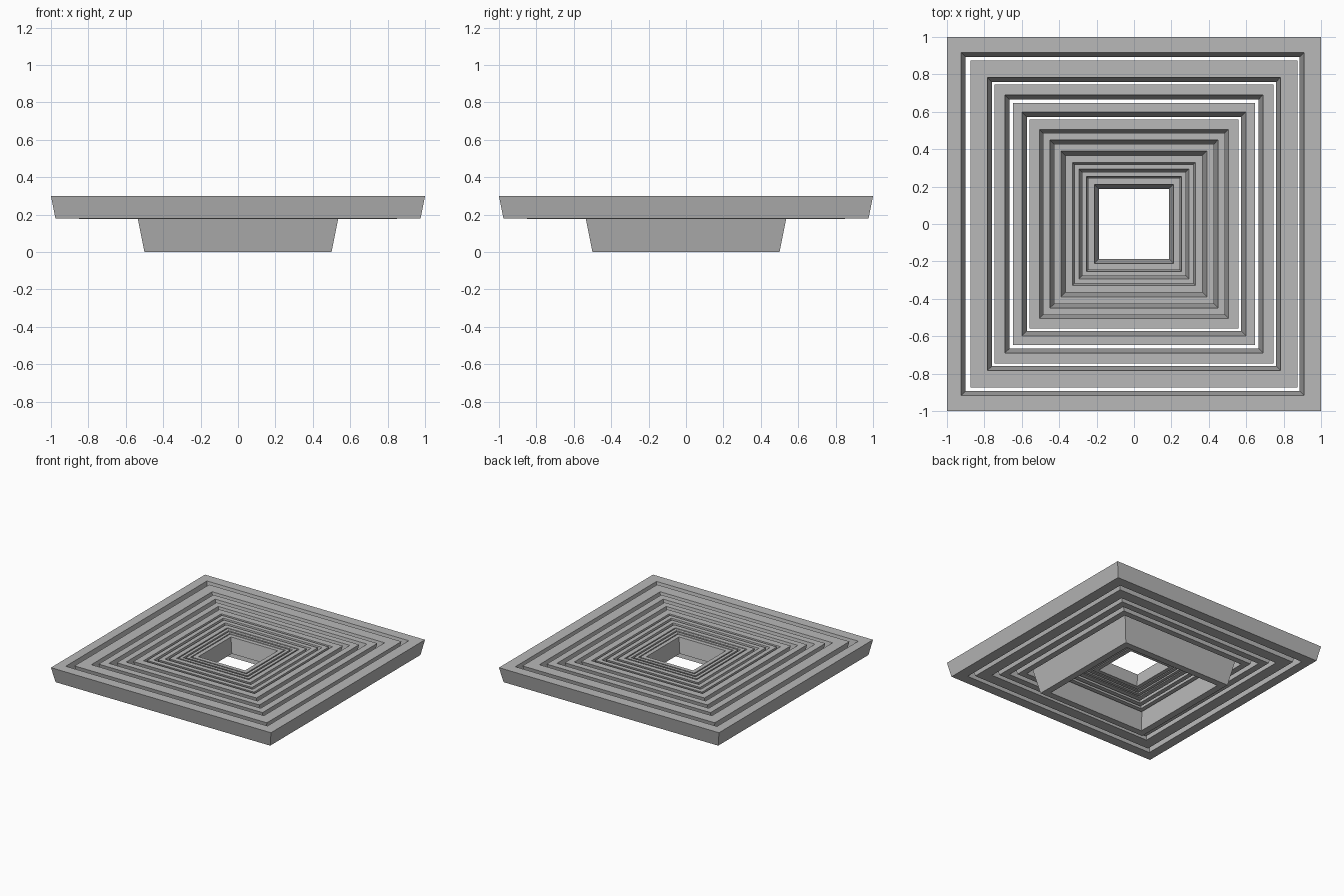
import bpy
import bmesh

cube = bpy.data.objects.get("Cube")
if cube:
    bpy.data.objects.remove(cube, do_unlink=True)

TOP = 0.30     # shared height of every rim
DEPTH = 0.122  # height of an ordinary frame
TAPER = 0.2    # inward lean of the walls per unit of height
CORNERS = [(-1, -1), (1, -1), (1, 1), (-1, 1)]

grey = bpy.data.materials.new("plain_grey")
grey.use_nodes = True
colour = (0.48, 0.48, 0.48, 1)
grey.diffuse_color = colour
grey.node_tree.nodes["Principled BSDF"].inputs["Base Color"].default_value = colour


def square_frame(name, outer, inner, depth=DEPTH, shift=0.0):
    """Square ring whose outer and inner walls both lean inward towards the bottom."""
    lean = depth * TAPER
    low = TOP - depth
    # Cross-section: half width, height, sideways shift of the opening
    section = [(outer, TOP, 0), (outer - lean, low, 0),
               (inner - lean, low, shift), (inner, TOP, shift)]
    bm = bmesh.new()
    loops = [[bm.verts.new((sx * r + dx, sy * r, z)) for sx, sy in CORNERS]
             for r, z, dx in section]
    for a, b in zip(loops, loops[1:] + loops[:1]):
        for i in range(4):
            j = (i + 1) % 4
            bm.faces.new((a[i], b[i], b[j], a[j]))
    bmesh.ops.recalc_face_normals(bm, faces=bm.faces)
    mesh = bpy.data.meshes.new(name)
    bm.to_mesh(mesh)
    bm.free()
    mesh.materials.append(grey)
    obj = bpy.data.objects.new(name, mesh)
    bpy.context.collection.objects.link(obj)


# Outer border and the wide slats inside it
square_frame("outer_frame", 1.0, 0.917, shift=-0.007)
for n, (outer, inner) in enumerate([(0.874, 0.784), (0.745, 0.69), (0.648, 0.598)], 1):
    square_frame(f"wide_slat_{n}", outer, inner, DEPTH + 0.003)

# Deep duct collar reaching the ground
square_frame("duct_collar", 0.56, 0.505, TOP)

# Narrow slats nested in the collar
narrow = [(0.486, 0.45), (0.427, 0.39), (0.367, 0.328),
          (0.318, 0.293), (0.279, 0.255), (0.246, 0.212)]
for n, (outer, inner) in enumerate(narrow, 1):
    square_frame(f"narrow_slat_{n}", outer, inner)
